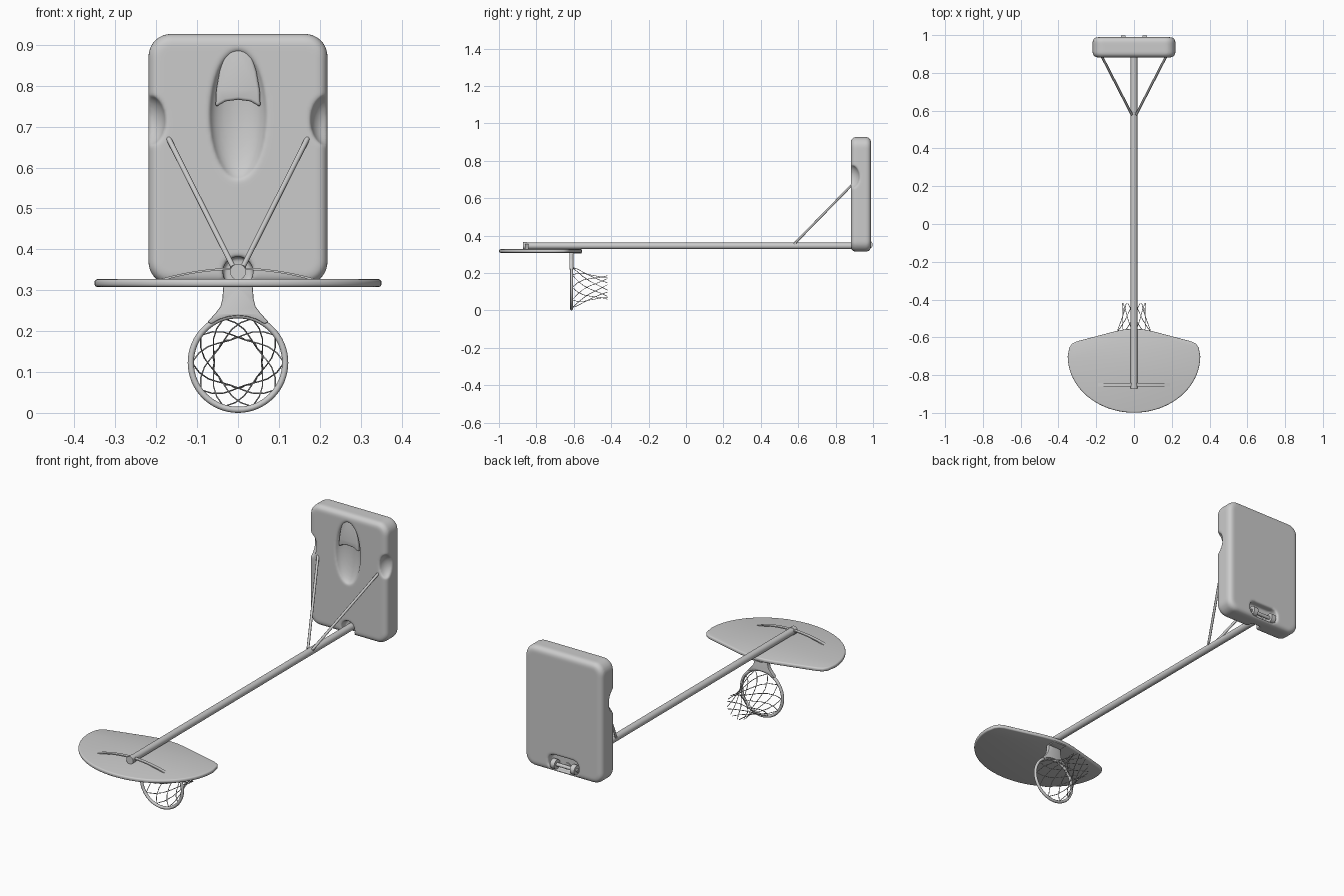
import bpy, bmesh, math
from math import sin, cos, pi
from mathutils import Vector

if "Cube" in bpy.data.objects:
    bpy.data.objects.remove(bpy.data.objects["Cube"])


def finish(ob, angle=40):
    # apply modifiers / curve bevels and shade
    bpy.ops.object.select_all(action='DESELECT')
    ob.select_set(True)
    bpy.context.view_layer.objects.active = ob
    bpy.ops.object.convert(target='MESH')
    bpy.ops.object.shade_smooth_by_angle(angle=math.radians(angle))
    return ob


def prism(name, outline, to3d, lo, hi, bevel=0.0, segs=3):
    # extrude a 2D outline between two depths
    bm = bmesh.new()
    face = bm.faces.new([bm.verts.new(to3d(a, b, lo)) for a, b in outline])
    ext = bmesh.ops.extrude_face_region(bm, geom=[face])
    move = Vector(to3d(0, 0, hi)) - Vector(to3d(0, 0, lo))
    bmesh.ops.translate(bm, vec=move, verts=[v for v in ext['geom'] if isinstance(v, bmesh.types.BMVert)])
    bmesh.ops.recalc_face_normals(bm, faces=bm.faces)
    me = bpy.data.meshes.new(name)
    bm.to_mesh(me)
    bm.free()
    ob = bpy.data.objects.new(name, me)
    bpy.context.collection.objects.link(ob)
    if bevel:
        m = ob.modifiers.new("round", 'BEVEL')
        m.width, m.segments, m.angle_limit = bevel, segs, math.radians(50)
    return finish(ob)


def xz(a, b, d): return (a, d, b)
def xy(a, b, d): return (a, b, d)


def rounded(w, z0, z1, r, n=8):
    pts = []
    for cx, cz, a0 in ((w - r, z1 - r, 0), (-w + r, z1 - r, 90), (-w + r, z0 + r, 180), (w - r, z0 + r, 270)):
        for i in range(n + 1):
            a = math.radians(a0 + 90 * i / n)
            pts.append((cx + r * cos(a), cz + r * sin(a)))
    return pts


def mirrored(half):
    return half + [(-x, y) for x, y in reversed(half) if x > 1e-6]


def rods(name, paths, radius, res=2):
    cu = bpy.data.curves.new(name, 'CURVE')
    cu.dimensions, cu.bevel_depth, cu.bevel_resolution = '3D', radius, res
    cu.use_fill_caps = True
    for p in paths:
        s = cu.splines.new('POLY')
        s.points.add(len(p) - 1)
        for pt, c in zip(s.points, p):
            pt.co = (*c, 1)
    ob = bpy.data.objects.new(name, cu)
    bpy.context.collection.objects.link(ob)
    return finish(ob, 60)


def cylinder(name, r, loc, depth, rot, verts=32):
    bpy.ops.mesh.primitive_cylinder_add(vertices=verts, radius=r, depth=depth, location=loc, rotation=rot)
    ob = bpy.context.object
    ob.name = name
    return finish(ob)


def ellipsoid(name, loc, scale):
    bpy.ops.mesh.primitive_uv_sphere_add(segments=40, ring_count=24, location=loc)
    ob = bpy.context.object
    ob.name, ob.scale = name, scale
    return ob


# moulded base tank with scoop, side notches, pole socket and wheel well
base = prism("base_tank", rounded(0.219, 0.314, 0.927, 0.055), xz, 0.882, 0.989, 0.026, 5)
cutters = [
    ellipsoid("scoop_cutter", (0, 0.878, 0.73), (0.07, 0.042, 0.16)),
    ellipsoid("notch_cutter_right", (0.222, 0.878, 0.715), (0.045, 0.05, 0.065)),
    ellipsoid("notch_cutter_left", (-0.222, 0.878, 0.715), (0.045, 0.05, 0.065)),
    cylinder("socket_cutter", 0.037, (0, 0.89, 0.345), 0.07, (pi / 2, 0, 0)),
    prism("wheel_well_cutter", rounded(0.085, 0.328, 0.402, 0.03), xz, 0.95, 1.05),
]
for c in cutters:
    m = base.modifiers.new("cut", 'BOOLEAN')
    m.operation, m.solver, m.object = 'DIFFERENCE', 'EXACT', c
    c.hide_render = True
m = base.modifiers.new("remesh", 'REMESH')
m.mode, m.voxel_size, m.use_smooth_shade = 'VOXEL', 0.0055, True
m = base.modifiers.new("soften", 'SMOOTH')
m.factor, m.iterations = 0.5, 5
finish(base, 80)
for c in cutters:
    bpy.data.objects.remove(c)

# filler cap in the scoop
cap = [(0, 0.766), (0.03, 0.762), (0.055, 0.748), (0.053, 0.79), (0.045, 0.835),
       (0.035, 0.868), (0.02, 0.885), (0, 0.89)]
prism("filler_cap", mirrored(cap), xz, 0.886, 0.93, 0.007)

# transport wheels and axle
for s in (-1, 1):
    cylinder("wheel", 0.024, (s * 0.056, 0.974, 0.352), 0.024, (0, pi / 2, 0), 24)
cylinder("wheel_axle", 0.009, (0, 0.974, 0.352), 0.15, (0, pi / 2, 0), 16)

# pole
cylinder("pole", 0.0175, (0, 0.045, 0.345), 1.82, (pi / 2, 0, 0))
cylinder("pole_end_cap", 0.0195, (0, -0.86, 0.345), 0.022, (pi / 2, 0, 0))

# support struts and their bolt
rods("support_struts", [[(s * 0.012, 0.58, 0.357), (s * 0.186, 0.918, 0.703)] for s in (-1, 1)], 0.0065)
cylinder("strut_bolt", 0.006, (0, 0.585, 0.357), 0.04, (0, pi / 2, 0), 12)

# backboard
half = [(0, -0.555), (0.05, -0.558), (0.1, -0.568), (0.305, -0.622), (0.328, -0.634), (0.343, -0.655)]
half += [(0.351 * cos(i * pi / 40), -0.70 - 0.299 * sin(i * pi / 40)) for i in range(20)] + [(0, -0.999)]
outline = half + [(-x, y) for x, y in reversed(half[1:-1])]
prism("backboard", outline, xy, 0.308, 0.327, 0.007)

# arched bracket behind the board
def arch(t, off):
    return 0.195 * t, 0.326 + 0.029 * (1 - t * t) + off
ts = [i / 10 - 1 for i in range(21)]
prism("board_bracket", [arch(t, 0) for t in ts] + [arch(t, -0.005) for t in reversed(ts)],
      xz, -0.861, -0.843)

# rim, neck and mount plate
RY, RZ = -0.612, 0.123
bpy.ops.mesh.primitive_torus_add(major_segments=64, minor_segments=12, major_radius=0.1155, minor_radius=0.0075,
                                 location=(0, RY, RZ), rotation=(pi / 2, 0, 0))
bpy.context.object.name = "rim"
finish(bpy.context.object, 60)
neck = [(0, 0.31), (0.036, 0.31), (0.038, 0.28), (0.043, 0.26), (0.055, 0.244), (0.075, 0.222)]
neck += [(0.115 * sin(a), RZ + 0.115 * cos(a)) for a in (0.6, 0.4, 0.2)] + [(0, RZ + 0.115)]
prism("rim_neck", neck + [(-x, y) for x, y in reversed(neck[1:-1])], xz, -0.623, -0.602, 0.003, 2)
prism("mount_plate", [(-0.036, -0.623), (0.036, -0.623), (0.036, -0.56), (-0.036, -0.56)], xy, 0.303, 0.311, 0.002, 2)

# net: two crossing families of strands
profile = [(-0.608, 0.113), (-0.58, 0.098), (-0.55, 0.083), (-0.515, 0.069), (-0.48, 0.061),
           (-0.45, 0.058), (-0.42, 0.063)]
strands = []
N = 10
for k in range(N):
    for s in (-1, 1):
        path = []
        for i, (y, r) in enumerate(profile):
            a = 2 * pi * (k + 0.5) / N + s * (i / 6) * math.radians(85)
            path.append((r * sin(a), y, RZ + r * cos(a)))
        strands.append(path)
rods("net", strands, 0.0017, 1)
